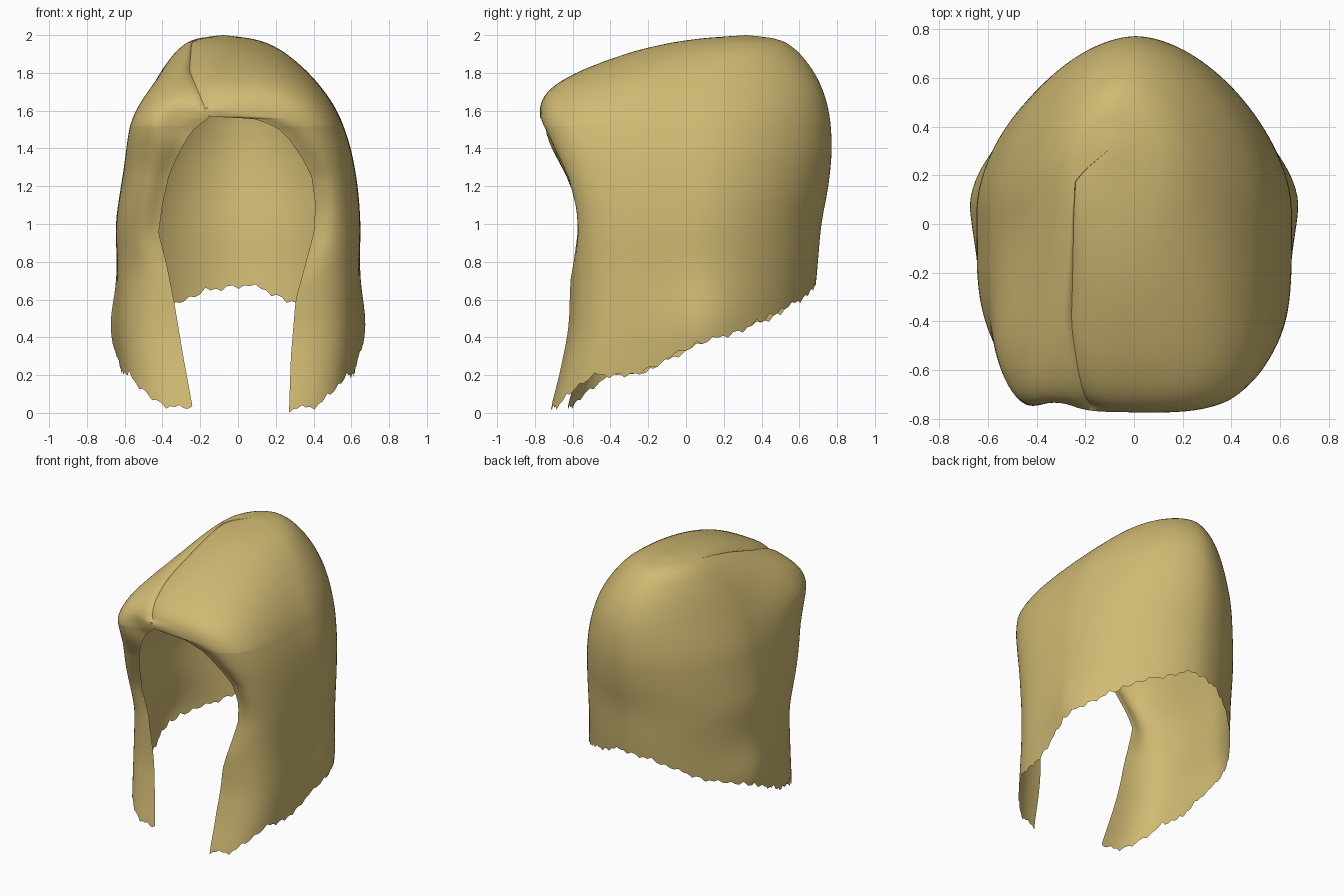
import bpy, bmesh, math, random
from mathutils import Vector

random.seed(4)
if "Cube" in bpy.data.objects:
    bpy.data.objects.remove(bpy.data.objects["Cube"])

# Horizontal outline by height: z, front y, back y, left x, right x, widest y
OUTLINE = [
    (0.0, -.73, .64, .59, -.59, .05), (.2, -.675, .65, .62, -.62, .05),
    (.45, -.625, .66, .64, -.64, .05), (.7, -.62, .69, .64, -.635, .05),
    (1.0, -.635, .715, .65, -.65, .05), (1.2, -.68, .755, .635, -.62, .05),
    (1.4, -.74, .775, .6, -.585, .05), (1.6, -.785, .76, .53, -.515, .05),
    (1.68, -.765, .735, .475, -.475, .07), (1.74, -.71, .715, .43, -.45, .09),
    (1.8, -.6, .685, .38, -.415, .12), (1.9, -.34, .61, .265, -.345, .2),
    (1.95, -.14, .55, .18, -.29, .25), (1.98, .04, .49, .09, -.235, .28),
    (2.0, .31, .33, -.07, -.09, .32)]
# Face opening, closing into the parting: z, left edge x, right edge x
OPENING = [
    (0, .27, -.235), (.3, .28, -.29), (.6, .305, -.34), (.8, .36, -.38),
    (.95, .4, -.42), (1.1, .41, -.4), (1.25, .39, -.365), (1.35, .34, -.32),
    (1.45, .27, -.27), (1.5, .22, -.235), (1.535, .15, -.19), (1.558, .08, -.16),
    (1.568, -.155, -.155), (1.7, -.21, -.21), (1.83, -.265, -.265),
    (1.95, -.25, -.25), (2, -.23, -.23)]
# Cut ends: y, z
HEM = [(-.66, 0), (-.6, .04), (-.53, .13), (-.45, .2), (-.25, .21), (-.05, .31),
       (.2, .41), (.4, .48), (.53, .56), (.6, .61), (.67, .69)]


def lookup(table, t):
    if t <= table[0][0]:
        return table[0][1:]
    for a, b in zip(table, table[1:]):
        if t <= b[0]:
            f = (t - a[0]) / (b[0] - a[0])
            return tuple(p + (q - p) * f for p, q in zip(a[1:], b[1:]))
    return table[-1][1:]


def smooth_lookup(table, t, width):
    samples = [lookup(table, t + width * k / 4) for k in range(-4, 5)]
    return [sum(col) / 9 for col in zip(*samples)]


def outline(z):
    return smooth_lookup(OUTLINE, z, min(.08, max(0, (2 - z) * .5)))


def front_power(z):
    """Squareness of the front corners, rounder towards the crown."""
    return 4.3 - 2.2 * min(1, max(0, (z - 1.52) / .4))


def on_ring(z, angle):
    """Point on the egg-shaped outline; angle 0 faces front, grows to the left."""
    front, back, left, right, mid = outline(z)
    s, c = math.sin(angle), math.cos(angle)
    power = front_power(z) if c > 0 else 1.8
    radius = (abs(s) ** power + abs(c) ** power) ** (-1 / power)
    depth = (mid - front) if c > 0 else (back - mid)
    x = (left + right) / 2 + (left - right) / 2 * radius * s
    return Vector((x, mid - depth * radius * c, z))


def edge_angles(z):
    """Angles where the two hair edges lie at this height."""
    _, _, left, right, _ = outline(z)
    power = front_power(z)
    result = []
    for x in smooth_lookup(OPENING, z, .004):
        u = (2 * x - left - right) / max(left - right, .001)
        u = max(-.95, min(.95, u))
        result.append(math.atan2(u, (1 - abs(u) ** power) ** (1 / power)))
    return result


SIDE, FRONT_COLS, BACK_COLS = 1.25, 26, 80
LAST = 2 * FRONT_COLS + BACK_COLS


def column_angle(edges, c):
    a_left, a_right = edges
    if c <= FRONT_COLS:
        return a_left + (SIDE - a_left) * c / FRONT_COLS
    c -= FRONT_COLS
    end = 2 * math.pi - SIDE
    if c <= BACK_COLS:
        return SIDE + (end - SIDE) * c / BACK_COLS
    return end + (2 * math.pi + a_right - end) * (c - BACK_COLS) / FRONT_COLS


def bump(value, centre, width):
    return math.exp(-((value - centre) / width) ** 2)


def ramp(value, start, end):
    t = min(1, max(0, (value - start) / (end - start)))
    return t * t * (3 - 2 * t)


def span(a, b, n):
    return [a + (b - a) * i / n for i in range(n)]


rows = (span(0, 1.2, 24) + span(1.2, 1.5, 12) + span(1.5, 1.572, 16)
        + span(1.572, 1.9, 16) + span(1.9, 1.98, 8) + span(1.98, 1.999, 6))

# Ragged line of the cut ends, a notch every few columns
hem, ragged = [], []
low_edges = edge_angles(.4)
for c in range(LAST + 1):
    hem.append(lookup(HEM, on_ring(.4, column_angle(low_edges, c)).y)[0])
    ragged.append(random.choice((-.02, .015, .025)) if c % 3 == 0 else 0)

# Hair shell: columns run from the left edge round the back to the right edge
bm = bmesh.new()
grid = []
for r, h in enumerate(rows):
    line = []
    for c in range(LAST + 1):
        z = h if h >= 1.2 else hem[c] + h * (1.2 - hem[c]) / 1.2
        if r == 0:
            z = max(0, z + ragged[c])
        p = on_ring(z, column_angle(edge_angles(z), c))
        from_edge = min(c, LAST - c)
        # Edge of the face opening rolls inward
        if .7 < z < 1.62:
            p.y += .05 * bump(from_edge, 0, 4) * math.sin(math.pi * (z - .7) / .92)
        # Parting groove, fading out towards the crown
        elif z >= 1.62:
            k = .025 * math.exp(-from_edge / 2) * min(1, (2 - z) / .15)
            p += (Vector((0, .2, 1.2)) - p).normalized() * k
        # Right lock: hangs further back below, swells above, dented by the parting
        right_front = ramp(-p.x, 0, .25) * ramp(-p.y, -.05, .5)
        p.y += .09 * right_front * ramp(-z, -1.25, -.7)
        swell = .045 * right_front * bump(z, 1.58, .2) * ramp(-p.x, .25, .42)
        p += Vector((-swell, -swell, 0))
        if p.y < -.3:
            p.y += .03 * bump(p.x, -.32, .09) * bump(z, 1.54, .09)
        # Ends flare out at the sides
        p.x *= 1 + .06 * bump(p.y, .12, .22) * bump(z, .45, .22)
        line.append(bm.verts.new(p))
    grid.append(line)

for low, high in zip(grid, grid[1:]):
    for c in range(LAST):
        bm.faces.new((low[c], low[c + 1], high[c + 1], high[c]))
crown = bm.verts.new((-.08, .32, 2))
for c in range(LAST):
    bm.faces.new((grid[-1][c], grid[-1][c + 1], crown))
# Parting closes at the crown
for line in grid:
    if line[0].co.z > 1.965:
        bmesh.ops.pointmerge(bm, verts=[line[0], line[-1]], merge_co=line[0].co)

mesh = bpy.data.meshes.new("hair")
bm.to_mesh(mesh)
bm.free()
hair = bpy.data.objects.new("hair", mesh)
bpy.context.collection.objects.link(hair)

# Colour
blond = bpy.data.materials.new("dark blond")
blond.use_nodes = True
colour = (.63, .49, .17, 1)
blond.diffuse_color = colour
blond.node_tree.nodes["Principled BSDF"].inputs["Base Color"].default_value = colour
mesh.materials.append(blond)

bpy.context.view_layer.objects.active = hair
hair.select_set(True)
bpy.ops.object.shade_smooth_by_angle(angle=math.radians(60))
